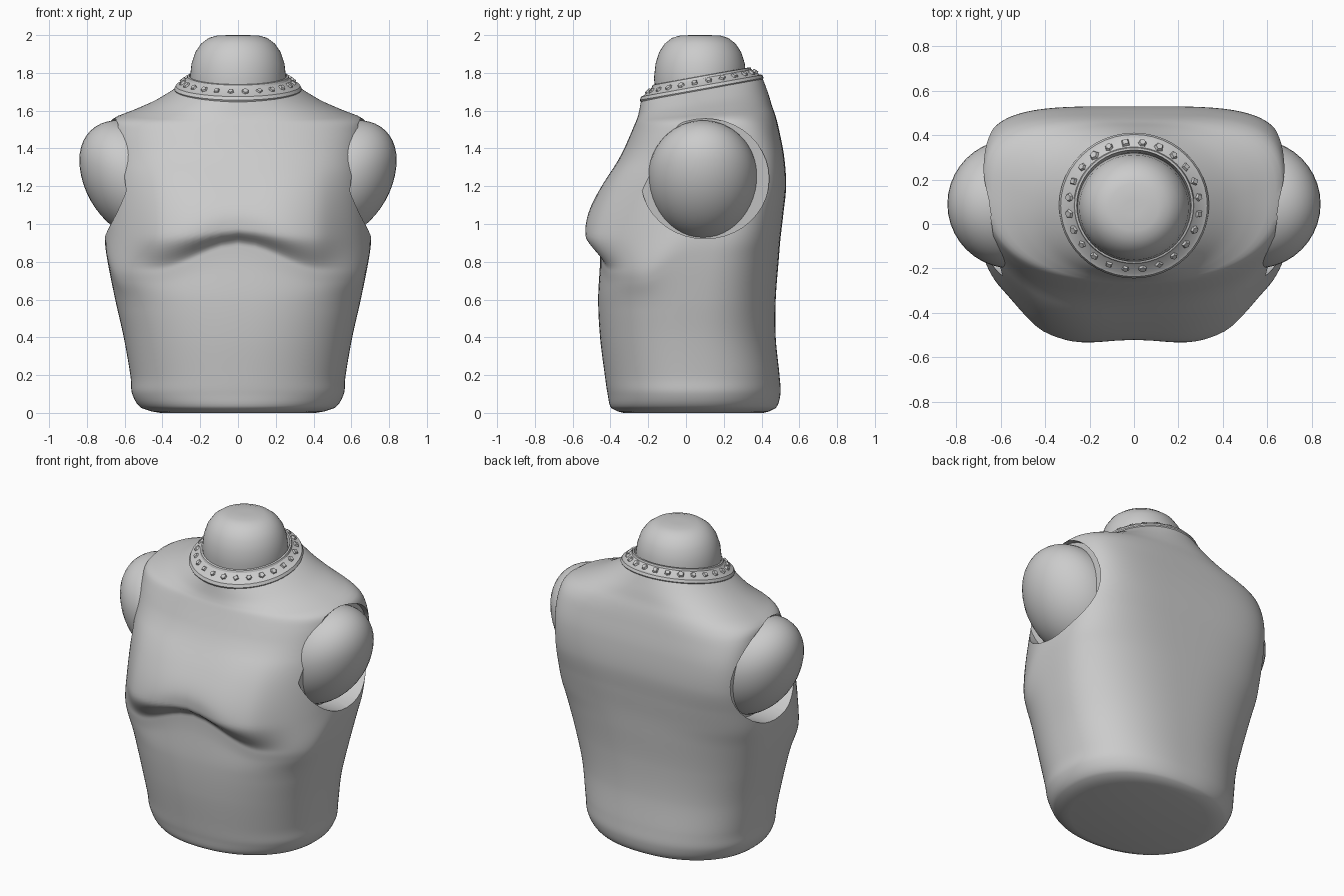
import bpy, bmesh, math, random
from mathutils import Vector, Matrix

if "Cube" in bpy.data.objects:
    bpy.data.objects.remove(bpy.data.objects["Cube"])

random.seed(4)
SEG = 112


def smooth(t):
    t = max(0.0, min(1.0, t))
    return t * t * (3 - 2 * t)


def finish(name, bm, angle=35):
    bmesh.ops.recalc_face_normals(bm, faces=bm.faces)
    me = bpy.data.meshes.new(name)
    bm.to_mesh(me)
    bm.free()
    ob = bpy.data.objects.new(name, me)
    bpy.context.collection.objects.link(ob)
    shade(ob, angle)
    return ob


def shade(ob, angle):
    bpy.ops.object.select_all(action='DESELECT')
    ob.select_set(True)
    bpy.context.view_layer.objects.active = ob
    if angle:
        bpy.ops.object.shade_smooth_by_angle(angle=math.radians(angle))


def loft(name, rings, cap=True, closed=False, angle=35):
    bm = bmesh.new()
    rows = [[bm.verts.new(p) for p in r] for r in rings]
    pairs = list(zip(rows, rows[1:])) + ([(rows[-1], rows[0])] if closed else [])
    for a, b in pairs:
        n = len(a)
        for i in range(n):
            bm.faces.new((a[i], a[(i + 1) % n], b[(i + 1) % n], b[i]))
    if cap:
        bm.faces.new(rows[0][::-1])
        bm.faces.new(rows[-1])
    return finish(name, bm, angle)


def ellipse(rx, ry, cy, z, tilt, n):
    return [(rx * math.cos(a), cy + ry * math.sin(a), z + tilt * ry * math.sin(a))
            for a in (2 * math.pi * i / n for i in range(n))]


# torso sections: z, half width, front y, back y, widest y, front/back squareness, tilt
KEYS = [
    (0.00, .41, -.33, .41, .05, 2.1, 2.1, 0),
    (0.025, .51, -.395, .475, .05, 2.15, 2.2, 0),
    (0.10, .56, -.415, .50, .05, 2.2, 2.3, 0),
    (0.20, .57, -.43, .495, .05, 2.25, 2.4, 0),
    (0.40, .605, -.455, .475, .05, 2.35, 2.4, 0),
    (0.60, .65, -.465, .475, .06, 2.5, 2.5, 0),
    (0.80, .69, -.455, .49, .08, 2.7, 2.7, 0),
    (0.92, .705, -.455, .50, .10, 2.8, 3.0, 0),
    (1.05, .70, -.455, .515, .12, 2.7, 3.4, 0),
    (1.20, .69, -.41, .53, .14, 2.7, 4.0, 0),
    (1.35, .685, -.35, .52, .15, 2.6, 4.3, .01),
    (1.48, .685, -.295, .495, .15, 2.45, 3.7, .02),
    (1.55, .665, -.27, .475, .14, 2.3, 2.9, .05),
    (1.59, .565, -.26, .455, .12, 2.25, 2.5, .10),
    (1.64, .45, -.25, .435, .09, 2.1, 2.2, .15),
    (1.715, .325, -.237, .405, .085, 2.0, 2.0, .18),
]


def catmull(a, b, c, d, t):
    return [.5 * (2 * q + (r - p) * t + (2 * p - 5 * q + 4 * r - s) * t * t
                  + (3 * q - p - 3 * r + s) * t ** 3) for p, q, r, s in zip(a, b, c, d)]


def section(z, w, yf, yb, yc, nf, nb, tilt):
    pts = []
    for i in range(SEG):
        a = 2 * math.pi * i / SEG
        c, s = math.cos(a), math.sin(a)
        n, depth = (nb, yb - yc) if s >= 0 else (nf, yc - yf)
        x = w * math.copysign(abs(c) ** (2 / n), c)
        y = yc + depth * math.copysign(abs(s) ** (2 / n), s)
        drop = 0
        if s < 0:  # chest mass overhanging an arched crease; rings bend along it
            t = smooth(abs(x) / .45)
            drop = .14 * t * smooth(1 - abs(z - .92) / .38) * smooth(-2 * s)
            amp = .063 + .025 * math.sin(math.pi * min(abs(x) / .6, 1)) ** 2
            amp *= 1 - smooth((abs(x) - .40) / .24)
            y -= amp * smooth((z - .895) / (.07 + .08 * t)) * (1 - smooth((z - 1.02) / .40))
        pts.append((x, y, z - drop + tilt * (y - .085)))
    return pts


rings = []
for i in range(len(KEYS) - 1):
    k = [KEYS[max(0, min(len(KEYS) - 1, i + j))] for j in (-1, 0, 1, 2)]
    steps = max(2, round((KEYS[i + 1][0] - KEYS[i][0]) / .014))
    rings += [section(*catmull(*k, s / steps)) for s in range(steps)]
rings.append(section(*KEYS[-1]))
torso = loft("torso", rings)

# armhole recesses
for side in (-1, 1):
    cut = loft("armhole_cutter", [[(side * (x + .04 * math.sin(a)), .10 + .34 * math.cos(a),
                                    1.24 + .318 * math.sin(a))
               for a in (2 * math.pi * i / 40 for i in range(40))] for x in (.60, 1.0)])
    cut.hide_render = True
    mod = torso.modifiers.new("armhole", 'BOOLEAN')
    mod.operation = 'DIFFERENCE'
    mod.solver = 'EXACT'
    mod.object = cut
    bpy.ops.object.select_all(action='DESELECT')
    bpy.context.view_layer.objects.active = torso
    torso.select_set(True)
    bpy.ops.object.modifier_apply(modifier=mod.name)
    bpy.data.objects.remove(cut)
shade(torso, 35)

# rounded upper-arm stumps, fuller at the shoulder and tapering down
for side, label in ((-1, "left"), (1, "right")):
    bm = bmesh.new()
    bmesh.ops.create_uvsphere(bm, u_segments=40, v_segments=24, radius=1)
    for v in bm.verts:
        x, y, z = v.co
        rz = .285 if z > 0 else .325
        v.co = (side * (.55 + .29 * x), .09 + .29 * y, 1.25 + rz * z + .09 * x)
    finish("arm_stump_" + label, bm)

# neck stump
NECK = [(.24, 1.66), (.255, 1.77), (.246, 1.85), (.226, 1.91), (.195, 1.955),
        (.155, 1.985), (.11, 1.998), (.04, 2.0)]
loft("neck_stump", [ellipse(r, r * .96, .075, z, 0, 48) for r, z in NECK], angle=50)

# tilted collar band
BAND = [(.325, 1.69), (.338, 1.715), (.330, 1.732), (.316, 1.736), (.272, 1.770),
        (.268, 1.782), (.258, 1.784), (.245, 1.73)]
loft("collar_band", [ellipse(r, r * .97, .083, z, .18, 48) for r, z in BAND],
     cap=False, closed=True, angle=25)

# faceted studs around the collar
bm = bmesh.new()
COUNT = 24
for i in range(COUNT):
    a = 2 * math.pi * (i + .5) / COUNT
    r = .294
    pos = Vector((r * math.cos(a), .083 + r * .97 * math.sin(a), 1.753 + .18 * r * math.sin(a)))
    normal = Vector((math.cos(a) * .65, math.sin(a) * .65 - .14, .77)).normalized()
    rot = normal.to_track_quat('Z', 'Y').to_matrix().to_4x4()
    size = random.uniform(.022, .028)
    m = Matrix.Translation(pos) @ rot @ Matrix.Rotation(random.random() * 3, 4, 'Z')
    bmesh.ops.create_cone(bm, cap_ends=True, segments=random.choice((4, 5, 6)), radius1=size,
                          radius2=size * .6, depth=.02, matrix=m)
finish("collar_studs", bm, 0)
